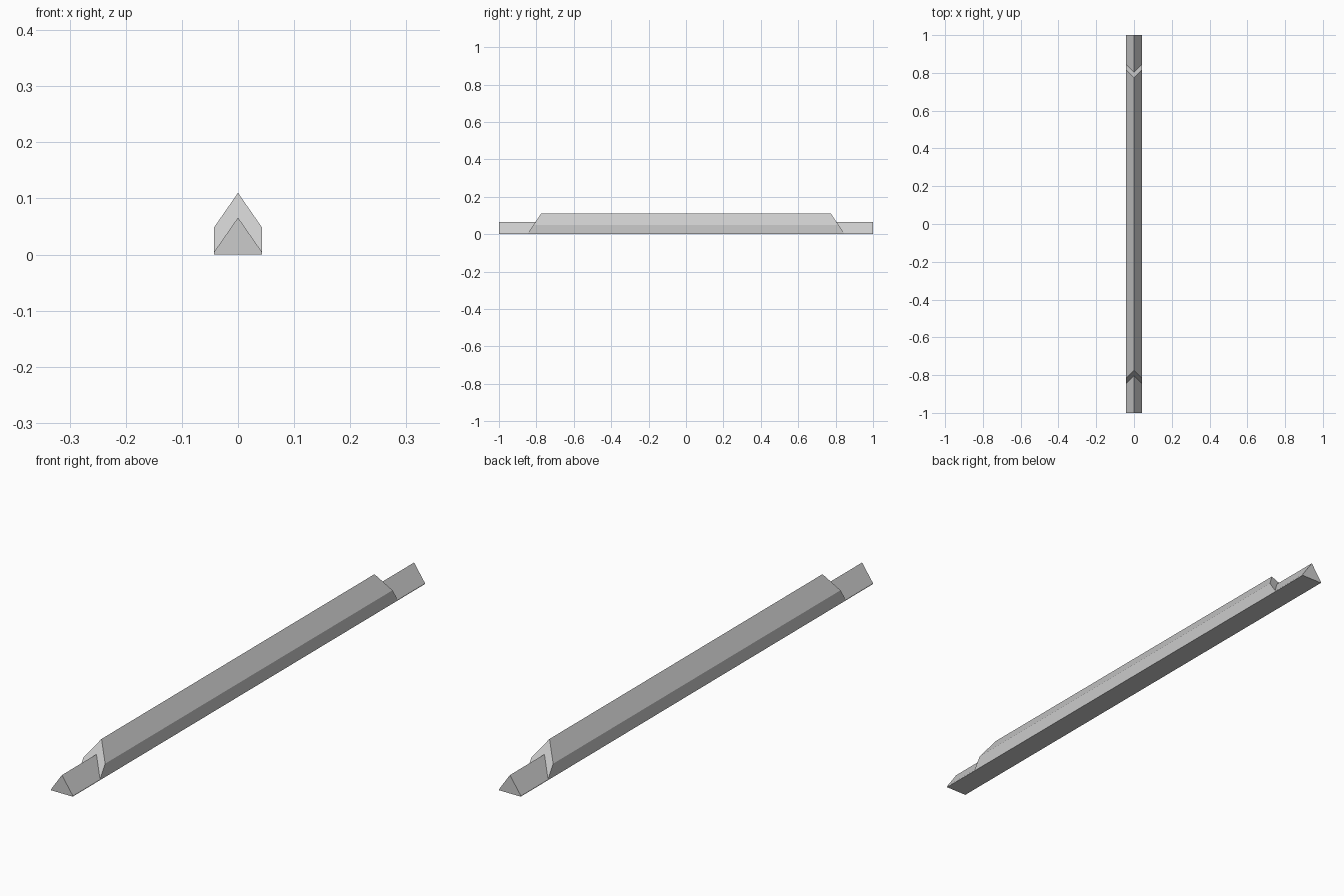
import bpy
import bmesh

cube = bpy.data.objects.get("Cube")
if cube:
    bpy.data.objects.remove(cube, do_unlink=True)

HALF_WIDTH, LIP = 0.043, 0.004
LOW_RIDGE, HIGH_RIDGE = 0.066, 0.11
RISE = HIGH_RIDGE - LOW_RIDGE
STEP_Y, STEP_SLOPE = 0.845, 0.66

grey = bpy.data.materials.new("light_grey")
grey.use_nodes = True
colour = (0.6, 0.6, 0.6, 1)
grey.diffuse_color = colour
grey.node_tree.nodes["Principled BSDF"].inputs["Base Color"].default_value = colour


def section(raise_by):
    """Gabled cross-section as (x, z) points."""
    right = [(HALF_WIDTH, 0), (HALF_WIDTH, LIP), (HALF_WIDTH, LIP + raise_by)]
    left = [(-x, z) for x, z in reversed(right)]
    return right + [(0, LOW_RIDGE + raise_by)] + left


def step_y(z):
    """Position of the sloping shoulder at a given height."""
    return STEP_Y - STEP_SLOPE * max(z - LIP, 0)


# Lofted beam: low tenon, sloped shoulder, raised middle, mirrored shoulder, tenon
bm = bmesh.new()
low, high = section(0), section(RISE)
stations = [(low, lambda z: -1), (low, lambda z: -step_y(z)),
            (high, lambda z: -step_y(z)), (high, step_y),
            (low, step_y), (low, lambda z: 1)]
rings = [[bm.verts.new((x, y(z), z)) for x, z in pts] for pts, y in stations]
for a, b in zip(rings, rings[1:]):
    for i in range(len(a)):
        j = (i + 1) % len(a)
        bm.faces.new((a[i], a[j], b[j], b[i]))
bm.faces.new(rings[0])
bm.faces.new(rings[-1])
bmesh.ops.remove_doubles(bm, verts=bm.verts, dist=0.0001)
bmesh.ops.recalc_face_normals(bm, faces=bm.faces)

mesh = bpy.data.meshes.new("ridged_beam")
bm.to_mesh(mesh)
bm.free()
mesh.materials.append(grey)
beam = bpy.data.objects.new("ridged_beam", mesh)
bpy.context.collection.objects.link(beam)
